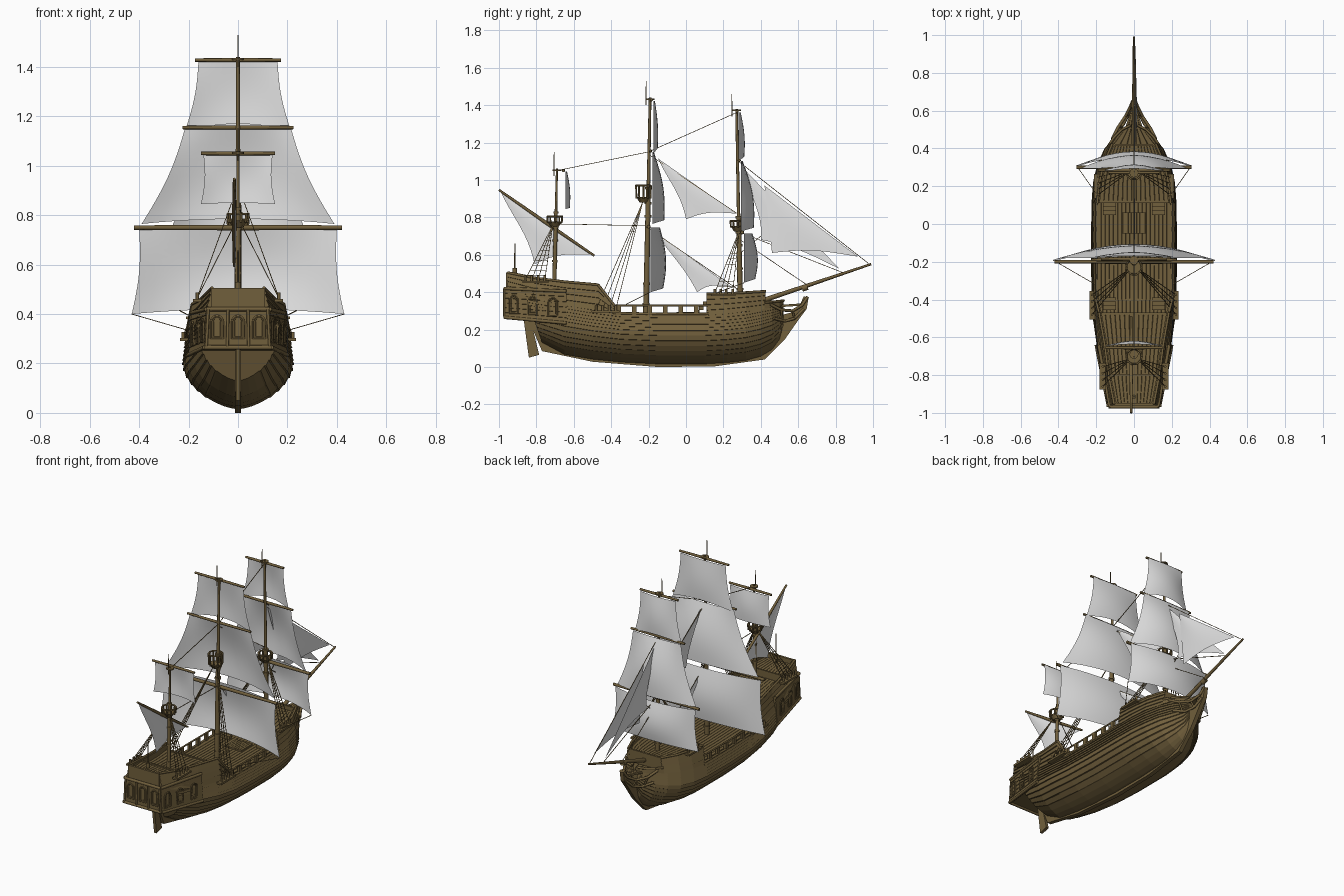
import bpy, bmesh, math
from mathutils import Vector as V

if "Cube" in bpy.data.objects:
    bpy.data.objects.remove(bpy.data.objects["Cube"])


def mat(name, r, g, b):
    m = bpy.data.materials.new(name)
    m.diffuse_color = (r, g, b, 1)
    m.use_nodes = True
    m.node_tree.nodes["Principled BSDF"].inputs["Base Color"].default_value = m.diffuse_color
    return m


WOOD = mat("brown wood", .165, .115, .045)
SAIL = mat("sail cloth", .78, .78, .78)


def mesh(name, vs, fs, m, smooth=None, fix=True):
    me = bpy.data.meshes.new(name)
    me.from_pydata([tuple(v) for v in vs], [], fs)
    me.materials.append(m)
    for p in me.polygons:
        p.use_smooth = bool(smooth and smooth(p))
    if fix:
        bm = bmesh.new()
        bm.from_mesh(me)
        bmesh.ops.recalc_face_normals(bm, faces=bm.faces)
        bm.to_mesh(me)
        bm.free()
    ob = bpy.data.objects.new(name, me)
    bpy.context.collection.objects.link(ob)


def loft(name, rings):
    """Closed rings joined end to end, capped."""
    n, fs = len(rings[0]), []
    for r in range(len(rings) - 1):
        fs += [(r*n + k, r*n + (k+1) % n, r*n + n + (k+1) % n, r*n + n + k) for k in range(n)]
    fs += [tuple(range(n)), tuple(range((len(rings) - 1)*n, len(rings)*n))]
    mesh(name, [p for r in rings for p in r], fs, WOOD)


def rods(name, segs, n=8):
    vs, fs = [], []
    for a, b, r, q in segs:
        a, b = V(a), V(b)
        d = (b - a).normalized()
        e = d.orthogonal().normalized()
        f, k = d.cross(e), len(vs)
        for p, rad in ((a, r), (b, q)):
            vs += [p + rad*(math.cos(t*math.tau/n)*e + math.sin(t*math.tau/n)*f) for t in range(n)]
        fs += [(k + i, k + (i+1) % n, k + n + (i+1) % n, k + n + i) for i in range(n)]
        fs += [tuple(range(k, k + n)), tuple(range(k + n, k + 2*n))]
    mesh(name, vs, fs, WOOD, smooth=lambda p: n > 4 and len(p.vertices) == 4)


def path(pts, r):
    return [(a, b, r, r) for a, b in zip(pts, pts[1:])]


def boxes(name, items):
    vs, fs = [], []
    for x, y, z, sx, sy, sz in items:
        k = len(vs)
        vs += [(x + i*sx/2, y + j*sy/2, z + h*sz/2) for i in (-1, 1) for j in (-1, 1) for h in (-1, 1)]
        fs += [tuple(k + q for q in f) for f in ((0, 1, 3, 2), (4, 5, 7, 6), (0, 1, 5, 4), (2, 3, 7, 6), (0, 2, 6, 4), (1, 3, 7, 5))]
    mesh(name, vs, fs, WOOD)


def plate(name, pts, half):
    n = len(pts)
    vs = [(s*half, y, z) for s in (-1, 1) for y, z in pts]
    fs = [tuple(range(n)), tuple(range(n, 2*n))] + [(i, (i+1) % n, n + (i+1) % n, n + i) for i in range(n)]
    mesh(name, vs, fs, WOOD)


def strakes(f, n, step=.006, start=0):
    """Overlapping planks along a section f(t) -> (x, z), smooth below start."""
    out = []
    for i in range(n):
        for t, o in ((i + .03, step if i >= start else 0), (i + .97, 0)):
            x, z = f(t/n)
            out.append((x + o, z))
    return out


def lerp(a, b, t):
    return a + (b - a)*t


def row_at(table, y):
    for a, b in zip(table, table[1:]):
        if y <= b[0]:
            return [lerp(p, q, (y - a[0])/(b[0] - a[0])) for p, q in zip(a, b)]
    return table[-1]


# Hull stations: y, bottom, half beam, deck height, deck half width
HULL = [(-.77, .13, .15, .36, .165), (-.65, .065, .19, .33, .185), (-.5, .04, .212, .305, .2),
        (-.35, .025, .22, .285, .21), (-.15, .015, .221, .28, .212), (.1, .015, .22, .28, .212),
        (.22, .022, .211, .285, .203), (.32, .033, .188, .295, .182), (.4, .055, .15, .31, .145),
        (.46, .09, .1, .32, .105), (.5, .14, .05, .325, .065), (.52, .2, .015, .33, .02)]


def hull_ring(row):
    y, zb, w, zs, ws = row
    zm = lerp(zb, zs, .68)

    def f(t):
        if t < .65:
            a = t/.65*math.pi/2
            return w*math.sin(a)**1.25, zm - (zm - zb)*math.cos(a)**1.15
        return lerp(w, ws, (t - .65)/.35), lerp(zm, zs, (t - .65)/.35)
    right = strakes(f, 14, .006, 4)
    rake = .35 if y < -.7 else 0
    return [(s*x, y - rake*(z - .13), z) for s, pts in ((1, right), (-1, right[::-1])) for x, z in pts]


loft("hull", [hull_ring(r) for r in HULL])
plate("keel_and_stem", [(-.77, .085), (-.5, .028), (-.15, 0), (.15, .003), (.42, .04), (.53, .15), (.6, .25), (.645, .31),
      (.655, .37), (.63, .378), (.61, .335), (.56, .29), (.48, .27), (.44, .15), (.3, .06), (-.15, .03), (-.5, .06),
      (-.74, .14), (-.82, .27), (-.845, .26)], .013)
plate("rudder", [(-.87, .27), (-.84, .05), (-.785, .065), (-.835, .27)], .009)

# Castle and bulwark walls: y, lower z, lower x, upper z, upper x
POOP = [(-.955, .41, .125, .505, .105), (-.8, .36, .165, .475, .135), (-.64, .325, .187, .455, .155),
        (-.47, .30, .203, .44, .185), (-.38, .285, .21, .325, .207)]
WAIST = [(-.39, .272, .208, .288, .208), (-.15, .268, .212, .284, .21), (.12, .268, .212, .284, .21)]
FORE = [(.11, .275, .212, .39, .195), (.22, .283, .203, .393, .182), (.32, .295, .182, .398, .16), (.425, .31, .13, .405, .115)]
BOW = [(.42, .31, .134, .345, .132), (.46, .318, .105, .348, .105), (.5, .323, .065, .352, .065), (.522, .328, .02, .355, .02)]
caps = []
for name, rows, n in (("poop", POOP, 4), ("waist", WAIST, 1), ("forecastle", FORE, 4), ("bow", BOW, 1)):
    for s, side in ((1, "right"), (-1, "left")):
        rings = []
        for y, z0, x0, z1, x1 in rows:
            ring = strakes(lambda t: (lerp(x0, x1, t), lerp(z0, z1, t)), n) + [(x1 - .014, z1 - .002), (x0 - .014, z0)]
            rings.append([(s*x, y, z) for x, z in ring])
        loft(f"{name}_wall_{side}", rings)
        caps += path([(s*r[4], r[0], r[3]) for r in rows], .007)
rods("wall_cap_rails", caps)
boxes("bulkheads", [(0, -.475, .34, .37, .012, .13), (0, .118, .325, .39, .012, .1), (0, .418, .355, .235, .012, .1),
                    (0, -.955, .455, .22, .014, .1), (0, -.8, .445, .27, .01, .05)])

# Open rail along the waist
ys = [-.36 + .083*i for i in range(6)]
boxes("waist_posts", [(s*.207, y, .303, .016, .026, .05) for s in (1, -1) for y in ys])
rods("waist_rail", [((s*.207, -.39, .328), (s*.207, .115, .328), .005, .005) for s in (1, -1)])


def deck(name, rows, n):
    """Lengthwise planks with grooves between them."""
    rings = []
    for y, z, w in rows:
        r = [(lerp(-w, w, (j + o)/n), y, z - d) for j in range(n) for o, d in ((0, .005), (.06, 0), (.94, 0))]
        rings.append(r + [(w, y, z - .012), (-w, y, z - .012)])
    loft(name, rings)


deck("main_deck", [(y, r[3] + .006, r[4] - .016) for y in (-.47, -.35, -.15, .1, .12) for r in [row_at(HULL, y)]], 18)
deck("quarter_deck", [(-.8, .425, .135), (-.64, .41, .155), (-.47, .4, .178)], 14)
deck("poop_deck", [(-.95, .475, .1), (-.8, .462, .128)], 12)
deck("forecastle_deck", [(.11, .368, .185), (.22, .372, .175), (.32, .376, .152), (.42, .38, .11)], 15)
deck("beak_deck", [(.42, .325, .11), (.5, .332, .05), (.62, .34, .01)], 6)
deck("hatch", [(-.05, .295, .06), (.06, .295, .06)], 8)
boxes("stairs", [(s*.13, y0 + d*.022*i, z0 + .022*i, .07, .024, .022) for s in (1, -1)
                 for y0, d, z0 in ((-.4, -1, .295), (.06, 1, .295)) for i in range(3)])

# Stern gallery with mouldings and arched window frames
GAL = [(-.968, .265, .135, .42, .128), (-.64, .235, .2, .405, .187)]
rings = []
for y, z0, x0, z1, x1 in GAL:
    r = strakes(lambda t: (lerp(x0, x1, t), lerp(z0, z1, t)), 6, .003)
    rings.append([(s*x, y, z) for s, q in ((1, r), (-1, r[::-1])) for x, z in q])
loft("stern_gallery", rings)
trim = []
for i in (1, 3):
    a, b = GAL
    p, q = (a[i+1], a[0], a[i]), (b[i+1], b[0], b[i])
    trim += path([q, p, (-p[0], p[1], p[2]), (-q[0], q[1], q[2])], .009)
rods("gallery_mouldings", trim)
frames = []
spots = [((x, -.969, .30), V((1, 0, 0))) for x in (-.085, 0, .085)]
for s in (1, -1):
    for t in (.14, .45, .78):
        spots.append(((s*lerp(.136, .199, t), lerp(-.968, -.64, t), lerp(.29, .27, t)), V((s*.065, .328, 0)).normalized()))
for c, r in spots:
    pts = [(-.024, 0), (.024, 0)] + [(.024*math.cos(a*math.pi/6), .07 + .024*math.sin(a*math.pi/6)) for a in range(7)] + [(-.024, 0)]
    frames += path([V(c) + r*p + V((0, 0, q)) for p, q in pts], .004)
    frames += path([V(c) + r*p*.6 + V((0, 0, .01 + q*.85)) for p, q in pts], .002)
rods("window_frames", frames, 6)
rods("gallery_pilasters", [((x, -.972, .27), (x*.94, -.972, .42), .006, .006) for x in (-.128, -.043, .043, .128)])

# Beak head rails
head = []
for s in (1, -1):
    head += path([(s*.115, .45, .335), (s*.085, .51, .305), (s*.045, .57, .30), (s*.02, .62, .33), (s*.008, .65, .375)], .008)
    head += path([(s*.1, .47, .26), (s*.055, .53, .245), (s*.03, .58, .26), (s*.012, .63, .31)], .008)
    head += [((s*.085, .51, .305), (s*.065, .515, .25), .006, .006), ((s*.045, .57, .3), (s*.03, .58, .26), .006, .006)]
rods("head_rails", head)

# Masts: name, foot y, head y, foot z, platform z, head z, staff y, staff top, radius
for nm, y0, y1, z0, zp, z1, ys, zs, r in (("mizzen", -.705, -.69, .4, .77, 1.06, -.705, 1.15, .012),
                                          ("main", -.214, -.192, .28, .9, 1.44, -.213, 1.53, .016),
                                          ("fore", .29, .27, .36, .745, 1.38, .245, 1.46, .015)):
    at = lambda z: (0, lerp(y0, y1, (z - z0)/(z1 - z0)), z)
    zt = zp + .05
    segs = [(at(z0), at(zt), r, r*.8), (at(zt - .1), at(z1), r*.65, r*.45), ((0, ys, z1 - .04), (0, ys, zs), .003, .002)]
    segs += [(at(z), at(z + .012), r*1.2, r*1.2) for z in (z0 + .05, z0 + .16, zp - .1, zp - .03, zt)]
    segs.append((at(z1 - .012), at(z1 - .004), .024, .024))
    rods(nm + "_mast", segs, 10)
    c = at(zp)[1] - (.025 if nm == "main" else .005)
    top = [((0, c, zp - .02), (0, c, zp + .008), .022, .04)]
    ring = [(.042*math.cos(a*math.tau/10), c + .042*math.sin(a*math.tau/10)) for a in range(11)]
    hgt = .07 if nm == "main" else .035
    top += path([(x, y, zp + hgt) for x, y in ring], .005)
    top += [((x*.93, c + (y - c)*.93, zp), (x, y, zp + hgt), .005, .005) for x, y in ring[:10]]
    rods(nm + "_top", top, 6)
rods("bowsprit", [((0, .38, .345), (0, .99, .55), .014, .006), ((0, .62, .418), (0, .65, .428), .016, .016)])
rods("stern_pole", [((0, -.915, .47), (0, -.915, .66), .004, .003), ((0, -.915, .5), (0, -.915, .53), .012, .012)])


def cloth(name, n, f):
    vs = [f(i/n, j/n) for i in range(n + 1) for j in range(n + 1)]
    fs = [(i*(n+1) + j, i*(n+1) + j + 1, (i+1)*(n+1) + j + 1, (i+1)*(n+1) + j) for i in range(n) for j in range(n)]
    mesh(name, vs, fs, SAIL, smooth=lambda p: True)


def square_sail(name, y, zt, wt, zb, wb, belly, arch, hollow, yard, full=.1, r=.007):
    """full is how much of the belly is already present at the head."""
    def f(v, s):
        u = 2*s - 1
        w = lerp(wt, wb, v) - hollow*math.sin(math.pi*v)
        g = lerp(full, .8, v) + .28*math.sin(math.pi*v)
        return (u*w, y + .01 + belly*(1 - u*u)*g, lerp(zt, zb, v) + arch*(1 - u*u)*v*v)
    cloth(name + "_sail", 12, f)
    rods(name + "_yard", [((0, y, zt + .005), (s*yard, y, zt + .005), r*1.25, r) for s in (1, -1)])


square_sail("main_course", -.2, .745, .4, .4, .43, .085, .02, .015, .42, .6, .009)
square_sail("main_topsail", -.19, 1.15, .215, .765, .39, .08, .02, .02, .225)
square_sail("main_topgallant", -.185, 1.423, .16, 1.14, .215, .03, .03, .012, .175, .3)
square_sail("fore_course", .3, .715, .285, .45, .305, .075, .02, .012, .305, .6, .009)
square_sail("fore_topsail", .285, 1.1, .17, .725, .28, .085, .02, .018, .19)
square_sail("fore_topgallant", .272, 1.36, .125, 1.1, .165, .037, .025, .01, .135, .3)
square_sail("mizzen_topsail", -.655, 1.045, .14, .845, .15, .03, .005, .01, .15, .3)


def stay_sail(name, a, b, c, belly=.006, x0=0, hollow=.1):
    """Three-cornered sail: head a, clew b, tack c as (y, z)."""
    def f(s, t):
        t2 = t + (1 - t)*hollow*math.sin(math.pi*s)
        s2 = s*(1 - .06*math.sin(math.pi*t))
        y, z = [a[k] + s2*(lerp(b[k], c[k], t2) - a[k]) for k in (0, 1)]
        return (x0 + belly*math.sin(math.pi*t)*math.sin(2.5*s), y, z)
    cloth(name, 10, f)


stay_sail("lateen_sail", (-.99, .935), (-.81, .55), (-.5, .6), .008, -.015)
stay_sail("upper_stay_sail", (-.15, 1.115), (0, .79), (.27, .82))
stay_sail("lower_stay_sail", (-.17, .725), (.06, .4), (.24, .43))
stay_sail("inner_jib", (.3, 1.07), (.4, .68), (.82, .525))
stay_sail("outer_jib", (.42, .97), (.46, .61), (.92, .59), .008, .008, 0)
rods("lateen_yard", [((-.015, -.75, .772), (-.015, -1, .947), .01, .006), ((-.015, -.75, .772), (-.015, -.49, .595), .01, .006)])

# Stays, sheets, shrouds and ratlines
R = .0022
lines = [((0, a, b), (0, c, d), R, R) for a, b, c, d in (
    (-.69, 1.05, -.2, 1.15), (-.2, 1.15, .27, 1.36), (-.7, .765, -.2, .755), (.28, 1.1, .98, .55), (.29, .72, .85, .5),
    (.29, .68, .66, .43), (-.19, 1.13, .29, .81), (-.2, .74, .27, .42), (.4, .7, .28, .6))]
for s in (1, -1):
    lines += [((s*.43, -.19, .4), (s*.205, -.32, .335), R, R), ((s*.305, .31, .45), (s*.2, .16, .395), R, R)]
    for ty, tz, ybs, xb, zb, m in ((-.232, .88, (-.48, -.445, -.41, -.375), .222, .31, 16),
                                   (-.712, .76, (-.86, -.825, -.79, -.755), .165, .465, 10),
                                   (.285, .73, (.155, .185, .215, .25), .19, .4, 10)):
        top, feet = V((s*.015, ty, tz)), [V((s*xb, y, zb)) for y in ybs]
        lines += [(f, top, R, R) for f in feet]
        for k in range(1, m):
            lines += path([f.lerp(top, .9*k/m) for f in feet], R*.7)
rods("rigging", lines, 4)
boxes("shroud_channels", [(s*x, y, z, .035, w, .012) for s in (1, -1)
                          for x, y, z, w in ((.217, -.43, .297, .15), (.165, -.805, .455, .14), (.193, .2, .385, .13))])
rods("deadeyes", [((s*x, y, z), (s*x, y, z + .028), .007, .007) for s in (1, -1)
                  for x, z, ybs in ((.222, .3, (-.48, -.445, -.41, -.375)), (.165, .46, (-.86, -.825, -.79, -.755)),
                                    (.19, .39, (.155, .185, .215, .25))) for y in ybs], 6)
